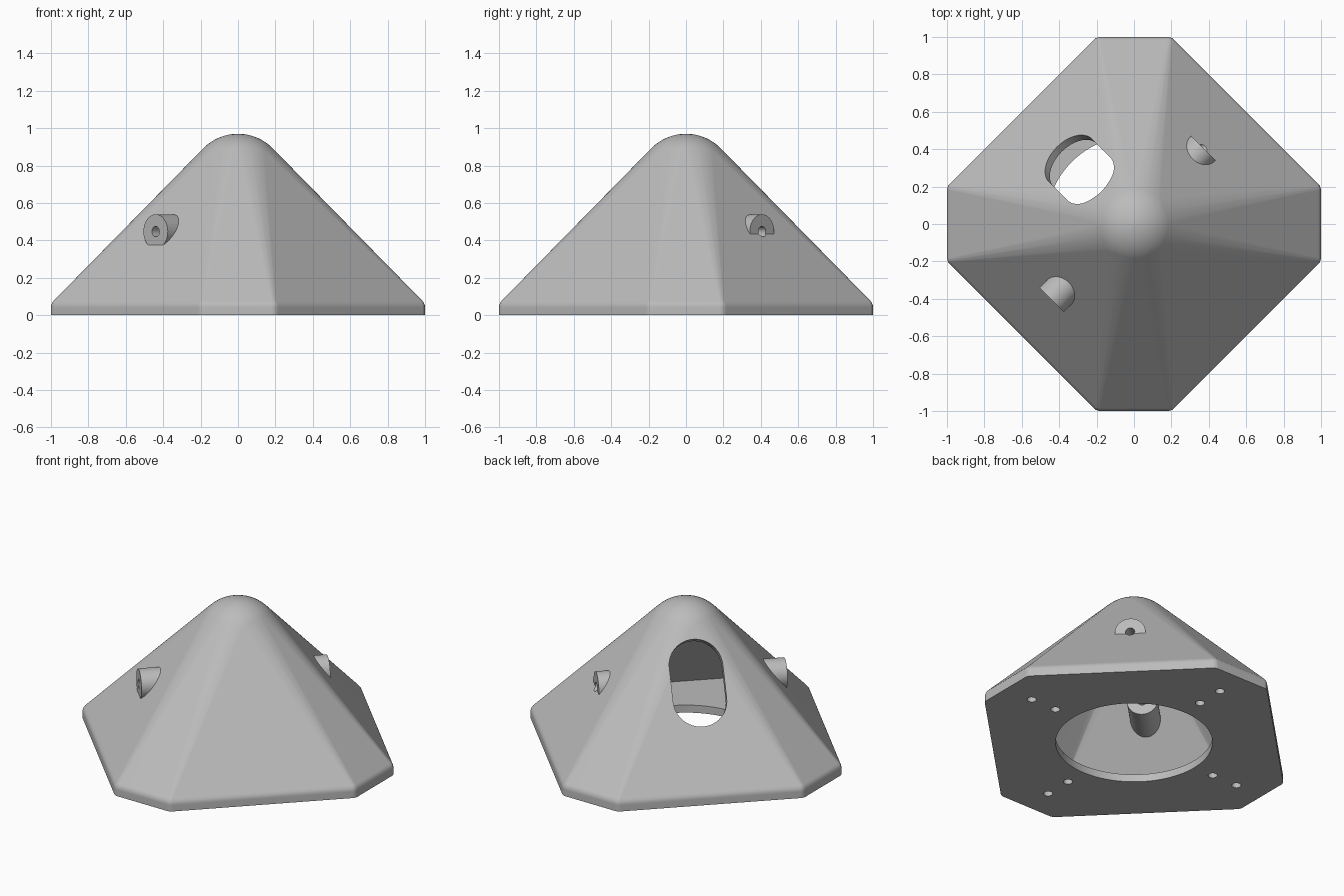
import bpy, bmesh, math
from mathutils import Vector, Matrix

cube = bpy.data.objects.get("Cube")
if cube:
    bpy.data.objects.remove(cube, do_unlink=True)

# One plain grey plastic
grey = bpy.data.materials.new("grey_plastic")
grey.use_nodes = True
COLOUR = (0.5, 0.5, 0.5, 1)
grey.diffuse_color = COLOUR
grey.node_tree.nodes["Principled BSDF"].inputs["Base Color"].default_value = COLOUR

WALL = 0.05            # wall and floor thickness
CAP_Z, CAP_R = 0.71, 0.26
CORNER_Z = 0.042
SLOPE = math.radians(51.5)   # steepness of the four broad faces


def make_object(name, bm):
    mesh = bpy.data.meshes.new(name)
    bmesh.ops.recalc_face_normals(bm, faces=bm.faces)
    bm.to_mesh(mesh)
    bm.free()
    mesh.materials.append(grey)
    obj = bpy.data.objects.new(name, mesh)
    bpy.context.collection.objects.link(obj)
    return obj


def rounded_pyramid(name, shrink, bottom):
    """Eight-sided pyramid hull, offset inward by shrink, flat at bottom."""
    bm = bmesh.new()
    bmesh.ops.create_uvsphere(bm, u_segments=64, v_segments=32, radius=CAP_R - shrink,
                              matrix=Matrix.Translation((0, 0, CAP_Z)))
    r = max(WALL - shrink, 0.002)
    inset = 0.2 - WALL * math.tan(math.pi / 8)
    for sx in (-1, 1):
        for sy in (-1, 1):
            for x, y in ((inset, 0.95), (0.95, inset)):
                for i in range(24):
                    a = math.tau * i / 24
                    ca, sa = math.cos(a) * r, math.sin(a) * r
                    bm.verts.new((sx * x + ca, sy * y + sa, bottom))
                    for j in range(6):
                        e = math.radians(15 * j)
                        bm.verts.new((sx * x + ca * math.cos(e), sy * y + sa * math.cos(e),
                                      max(CORNER_Z + r * math.sin(e), bottom)))
    bmesh.ops.remove_doubles(bm, verts=bm.verts, dist=0.0003)
    hull = bmesh.ops.convex_hull(bm, input=bm.verts)
    loose = {g for g in hull["geom_interior"] + hull["geom_unused"]
             if isinstance(g, bmesh.types.BMVert)}
    bmesh.ops.delete(bm, geom=list(loose), context="VERTS")
    # Drop what is left of the source sphere inside the hull
    keep = {g for g in hull["geom"] if isinstance(g, bmesh.types.BMFace)}
    bmesh.ops.delete(bm, geom=[f for f in bm.faces if f not in keep], context="FACES_ONLY")
    bmesh.ops.dissolve_limit(bm, angle_limit=math.radians(0.2),
                             verts=bm.verts, edges=bm.edges)
    return make_object(name, bm)


def rod(name, start, end, radius, segments=48):
    """Cylinder between two points."""
    start, end = Vector(start), Vector(end)
    axis = end - start
    turn = axis.to_track_quat("Z", "Y").to_matrix().to_4x4()
    bm = bmesh.new()
    bmesh.ops.create_cone(bm, cap_ends=True, segments=segments, radius1=radius,
                          radius2=radius, depth=axis.length,
                          matrix=Matrix.Translation((start + end) / 2) @ turn)
    return make_object(name, bm)


def slot_block(name, width, length, depth):
    """Stadium-shaped block across the back right face, square to it."""
    out = Vector((-1, 1, 0)).normalized()
    up = Vector((0, 0, 1))
    normal = out * math.sin(SLOPE) + up * math.cos(SLOPE)
    along = up * math.sin(SLOPE) - out * math.cos(SLOPE)
    side = along.cross(normal)
    centre = out * 0.415 + up * 0.606
    r, half = width / 2, (length - width) / 2
    bm = bmesh.new()
    ring = []
    for i in range(50):
        top = i < 25
        a = math.pi * (i if top else i - 1) / 24
        p = side * r * math.cos(a) + along * (r * math.sin(a) + (half if top else -half))
        ring.append(bm.verts.new(centre + p - normal * depth / 2))
    face = bm.faces.new(ring)
    moved = bmesh.ops.extrude_face_region(bm, geom=[face])["geom"]
    bmesh.ops.translate(bm, vec=normal * depth,
                        verts=[v for v in moved if isinstance(v, bmesh.types.BMVert)])
    return make_object(name, bm)


def combine(target, tool, operation):
    """Apply a boolean and remove the tool object."""
    mod = target.modifiers.new("combine", "BOOLEAN")
    mod.operation, mod.solver, mod.object = operation, "EXACT", tool
    bpy.context.view_layer.objects.active = target
    bpy.ops.object.modifier_apply(modifier=mod.name)
    bpy.data.objects.remove(tool, do_unlink=True)


# Hollow housing with a round opening in the floor
housing = rounded_pyramid("pyramid_housing", 0, 0)
combine(housing, rounded_pyramid("cavity", WALL, WALL), "DIFFERENCE")
combine(housing, rod("floor_opening", (0, 0, -0.1), (0, 0, 0.1), 0.47, 96), "DIFFERENCE")

# Long window in the back right face
combine(housing, slot_block("window_slot", 0.325, 0.54, 0.3), "DIFFERENCE")

# Two horizontal tubes through opposite faces, each with a small bore
shift = Vector((-1, 1, 0)).normalized() * 0.025
for sign, inner, outer in ((-1, 0.28, 0.598), (1, 0.23, 0.55)):
    out = Vector((sign, sign, 0)).normalized()
    base = shift + Vector((0, 0, 0.447))
    combine(housing, rod("tube", base + out * inner, base + out * outer, 0.092), "UNION")
    combine(housing, rod("bore", base + out * (inner - 0.05), base + out * (outer + 0.1),
                         0.028, 24), "DIFFERENCE")

# Pairs of screw holes in the floor, on each axis
for k in range(4):
    a = k * math.pi / 2
    for d in (0.615, 0.8):
        x, y = d * math.cos(a), d * math.sin(a)
        combine(housing, rod("screw_hole", (x, y, -0.05), (x, y, 0.08), 0.028, 24),
                "DIFFERENCE")

# Smooth shading with crisp cut edges
bpy.ops.object.select_all(action="DESELECT")
housing.select_set(True)
bpy.context.view_layer.objects.active = housing
bpy.ops.object.shade_smooth_by_angle(angle=math.radians(30))
weighted = housing.modifiers.new("even_shading", "WEIGHTED_NORMAL")
weighted.keep_sharp = True
